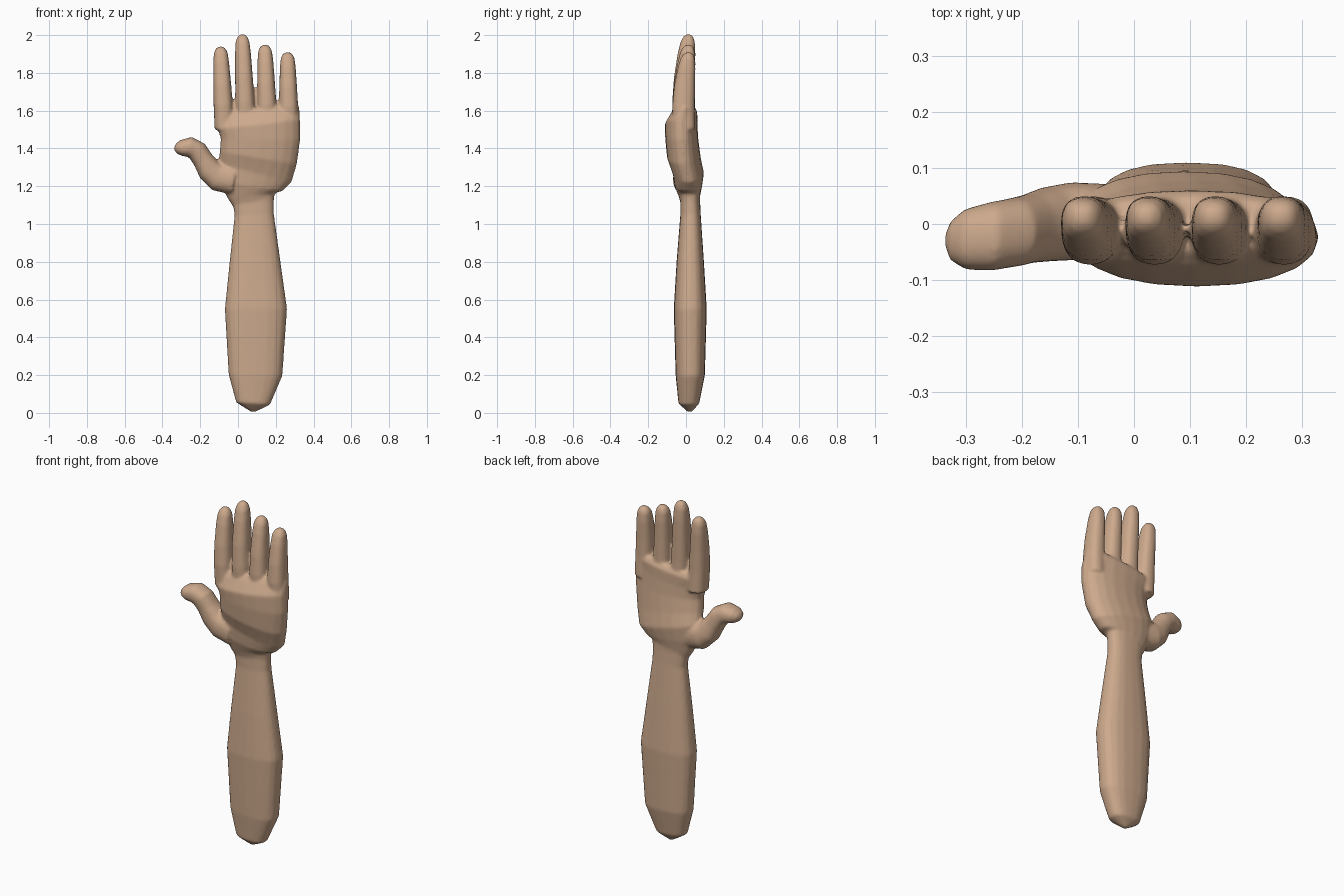
import bpy, bmesh
from math import sin, cos, pi, copysign
from mathutils import Vector

cube = bpy.data.objects.get("Cube")
if cube:
    bpy.data.objects.remove(cube, do_unlink=True)

skin = bpy.data.materials.new("skin")
skin.use_nodes = True
skin.diffuse_color = (0.61, 0.40, 0.265, 1)
skin.node_tree.nodes["Principled BSDF"].inputs["Base Color"].default_value = skin.diffuse_color

bm = bmesh.new()


def loft(rings, power=2.0, sides=20):
    """Closed tube; each ring is (x, y, z, half width, half depth), square to its path in xz."""
    loops = []
    for i, (x, y, z, width, depth) in enumerate(rings):
        a, b = rings[max(i - 1, 0)], rings[min(i + 1, len(rings) - 1)]
        across = Vector((b[2] - a[2], 0, a[0] - b[0])).normalized()
        loop = []
        for k in range(sides):
            c, s = cos(2 * pi * k / sides), sin(2 * pi * k / sides)
            u = copysign(abs(c) ** (2 / power), c) * width
            v = copysign(abs(s) ** (2 / power), s) * depth
            loop.append(bm.verts.new(Vector((x, y + v, z)) + across * u))
        loops.append(loop)
    for low, high in zip(loops, loops[1:]):
        for k in range(sides):
            n = (k + 1) % sides
            bm.faces.new((low[k], low[n], high[n], high[k]))
    bm.faces.new(loops[0][::-1])
    bm.faces.new(loops[-1])


def limb(spans, power):
    """Upright loft from (z, x min, x max, y min, y max) spans."""
    loft([((l + r) / 2, (f + b) / 2, z, (r - l) / 2, (b - f) / 2)
          for z, l, r, f, b in spans], power)


# Forearm, from the blunt elbow end up into the wrist
limb([(0.005, 0.07, 0.09, 0.01, 0.03), (0.05, -0.01, 0.17, -0.04, 0.07),
      (0.20, -0.05, 0.235, -0.055, 0.10), (0.55, -0.07, 0.26, -0.065, 0.11),
      (0.80, -0.045, 0.225, -0.05, 0.095), (1.05, -0.018, 0.19, -0.03, 0.078),
      (1.12, -0.03, 0.19, -0.03, 0.075), (1.22, -0.03, 0.20, -0.04, 0.075)], 2.5)

# Palm, with the heel of the hand and the knuckle line
limb([(1.10, -0.02, 0.185, -0.025, 0.07), (1.15, -0.055, 0.2, -0.04, 0.075),
      (1.20, -0.10, 0.24, -0.06, 0.085), (1.27, -0.11, 0.29, -0.07, 0.095),
      (1.35, -0.10, 0.315, -0.10, 0.078), (1.45, -0.092, 0.33, -0.11, 0.065),
      (1.53, -0.11, 0.33, -0.112, 0.06), (1.59, -0.122, 0.328, -0.075, 0.06),
      (1.615, -0.11, 0.31, -0.05, 0.045)], 2.2)

# Four fingers: base x, tip x, tip height
for base, tip, top in ((-0.072, -0.093, 1.94), (0.043, 0.022, 2.005),
                       (0.157, 0.142, 1.95), (0.27, 0.262, 1.91)):
    steps = ((0, -0.01, 0.052, 0.06), (0.3, -0.013, 0.051, 0.06),
             (0.55, -0.008, 0.047, 0.056), (0.8, 0.003, 0.042, 0.047),
             (0.92, 0.009, 0.037, 0.038), (0.975, 0.012, 0.026, 0.026),
             (1, 0.013, 0.010, 0.010))
    loft([(base + (tip - base) * t, y, 1.5 + (top - 1.5) * t, w, d)
          for t, y, w, d in steps], 2.4)

# Thumb, bending outward at the tip
loft([(-0.02, 0, 1.235, 0.08, 0.07), (-0.11, 0.005, 1.25, 0.076, 0.07),
      (-0.15, 0, 1.285, 0.066, 0.067), (-0.185, -0.008, 1.34, 0.055, 0.062),
      (-0.215, -0.015, 1.385, 0.056, 0.062), (-0.255, -0.022, 1.408, 0.054, 0.062),
      (-0.30, -0.027, 1.402, 0.043, 0.055), (-0.327, -0.03, 1.397, 0.026, 0.036),
      (-0.337, -0.03, 1.395, 0.008, 0.012)], 2.3)

bmesh.ops.recalc_face_normals(bm, faces=bm.faces)
mesh = bpy.data.meshes.new("arm_and_hand")
bm.to_mesh(mesh)
bm.free()
mesh.materials.append(skin)
arm = bpy.data.objects.new("arm_and_hand", mesh)
bpy.context.collection.objects.link(arm)

# Fuse the parts into one skin and soften the joins
remesh = arm.modifiers.new("fuse", 'REMESH')
remesh.mode = 'VOXEL'
remesh.voxel_size = 0.008
remesh.use_smooth_shade = True
soften = arm.modifiers.new("soften", 'SMOOTH')
soften.factor = 0.5
soften.iterations = 6
mesh.polygons.foreach_set("use_smooth", [True] * len(mesh.polygons))
